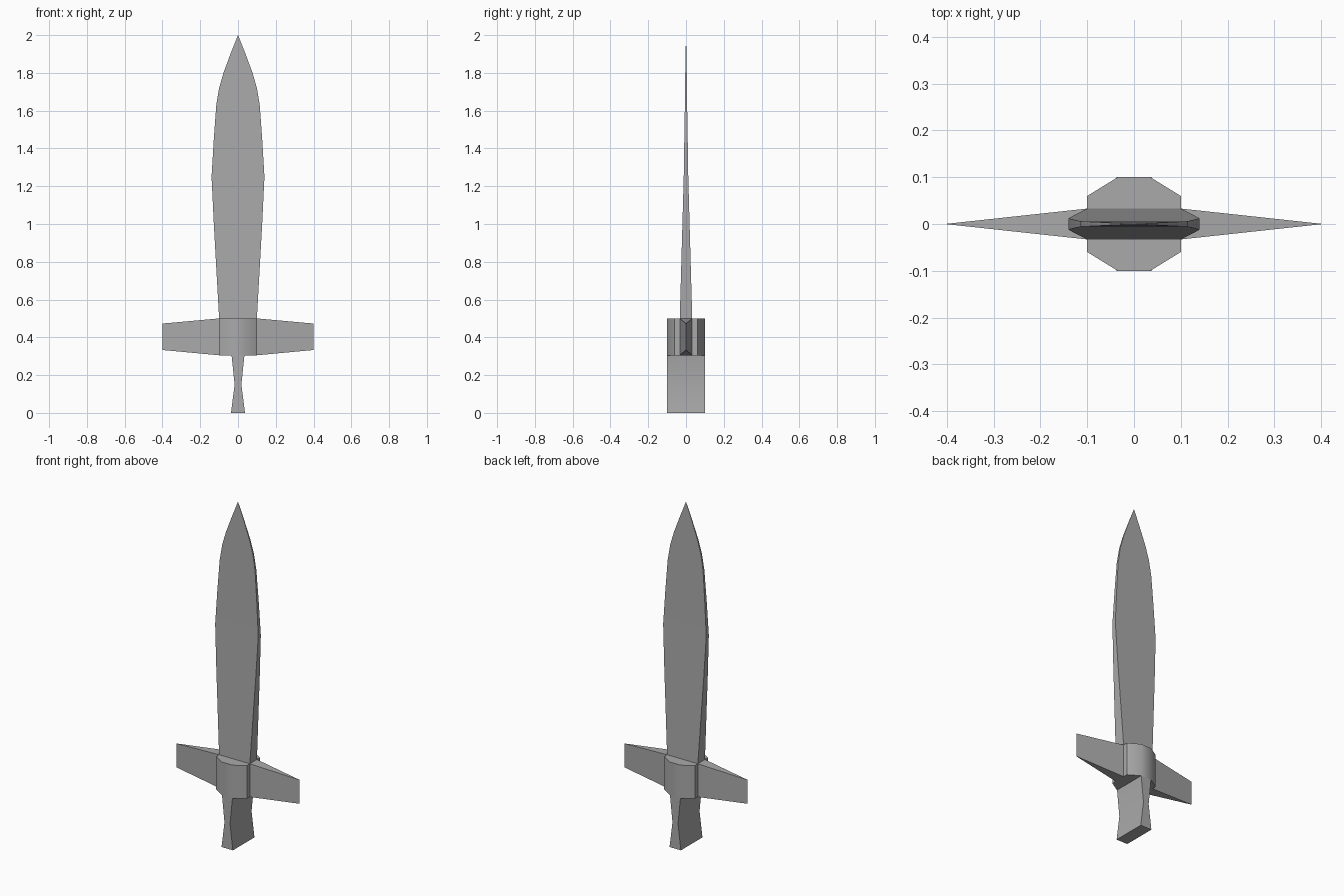
import bpy
import bmesh
import math

if "Cube" in bpy.data.objects:
    bpy.data.objects.remove(bpy.data.objects["Cube"])

steel = bpy.data.materials.new("grey steel")
steel.use_nodes = True
GREY = (0.4, 0.4, 0.4, 1)
steel.diffuse_color = GREY
steel.node_tree.nodes["Principled BSDF"].inputs["Base Color"].default_value = GREY


def loft(name, rings, angle=40):
    """Skin a closed solid through rings that have equal point counts."""
    bm = bmesh.new()
    loops = [[bm.verts.new(p) for p in ring] for ring in rings]
    for a, b in zip(loops, loops[1:]):
        for i in range(len(a)):
            j = (i + 1) % len(a)
            bm.faces.new((a[i], a[j], b[j], b[i]))
    bm.faces.new(loops[0])
    bm.faces.new(loops[-1])
    bmesh.ops.remove_doubles(bm, verts=bm.verts, dist=0.0001)
    bmesh.ops.recalc_face_normals(bm, faces=bm.faces)
    mesh = bpy.data.meshes.new(name)
    bm.to_mesh(mesh)
    bm.free()
    mesh.materials.append(steel)
    obj = bpy.data.objects.new(name, mesh)
    bpy.context.collection.objects.link(obj)
    bpy.ops.object.select_all(action="DESELECT")
    obj.select_set(True)
    bpy.context.view_layer.objects.active = obj
    bpy.ops.object.shade_smooth_by_angle(angle=math.radians(angle))
    return obj


def box_ring(z, x, y):
    return [(-x, -y, z), (x, -y, z), (x, y, z), (-x, y, z)]


# Leaf-shaped blade: height, half width, half thickness
blade = [(0.5, 0.1, 0.033), (1.0, 0.128, 0.019), (1.25, 0.14, 0.012),
         (1.45, 0.128, 0.009), (1.63, 0.115, 0.006), (1.72, 0.1, 0.005),
         (1.8, 0.077, 0.004), (1.9, 0.04, 0.002), (2.0, 0.0004, 0.0004)]
loft("blade", [box_ring(*s) for s in blade])

# Eight-sided guard block
outline = [(0.1, -0.06), (0.1, 0.06), (0.035, 0.1), (-0.035, 0.1),
           (-0.1, 0.06), (-0.1, -0.06), (-0.035, -0.1), (0.035, -0.1)]
loft("guard_block", [[(x, y, z) for x, y in outline] for z in (0.305, 0.5)])

# Guard arms tapering to a knife edge
for side, label in ((1, "left"), (-1, "right")):
    sections = [(0.1, 0.033, 0.305, 0.5), (0.4, 0.0005, 0.333, 0.473)]
    loft(label + "_guard_arm",
         [[(side * x, -t, lo), (side * x, t, lo), (side * x, t, hi), (side * x, -t, hi)]
          for x, t, lo, hi in sections], 20)

# Waisted grip
loft("grip", [box_ring(0, 0.037, 0.1), box_ring(0.15, 0.018, 0.1),
              box_ring(0.305, 0.034, 0.1)])
